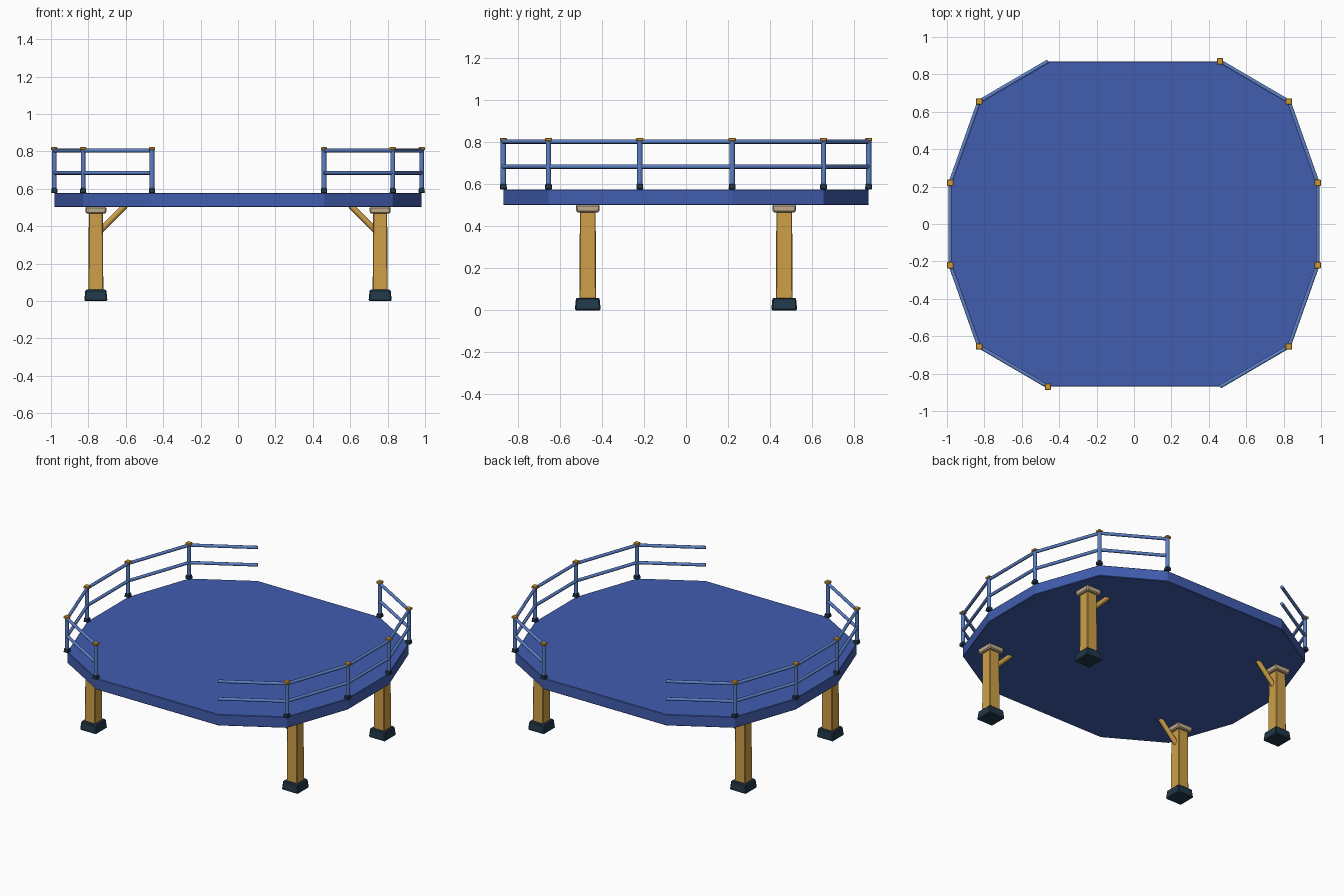
import bpy, bmesh, math
from mathutils import Vector

if "Cube" in bpy.data.objects:
    bpy.data.objects.remove(bpy.data.objects["Cube"])


def material(name, rgb):
    m = bpy.data.materials.new(name)
    lin = [(c / 255 / 12.92) if c < 10 else ((c / 255 + 0.055) / 1.055) ** 2.4 for c in rgb]
    m.diffuse_color = (*lin, 1)
    m.use_nodes = True
    m.node_tree.nodes["Principled BSDF"].inputs["Base Color"].default_value = m.diffuse_color
    return m


DECK_BLUE = material("deck blue", (65, 93, 175))
RAIL_BLUE = material("rail blue", (92, 128, 198))
WOOD = material("golden wood", (206, 160, 72))
CAP_GOLD = material("cap gold", (208, 152, 52))
STONE = material("pale stone", (192, 172, 138))
DARK = material("dark slate", (33, 55, 72))


def finish(bm, name, mat, bevel=0.0, smooth=False):
    bmesh.ops.recalc_face_normals(bm, faces=bm.faces)
    me = bpy.data.meshes.new(name)
    bm.to_mesh(me)
    bm.free()
    ob = bpy.data.objects.new(name, me)
    bpy.context.collection.objects.link(ob)
    me.materials.append(mat)
    if bevel:
        mod = ob.modifiers.new("bevel", 'BEVEL')
        mod.width, mod.segments = bevel, 1
    if smooth:
        for p in me.polygons:
            p.use_smooth = len(p.vertices) == 4
    return ob


def prism(name, bottom, top, z0, z1, mat, bevel=0.0):
    """Solid between two matching outlines."""
    bm = bmesh.new()
    lo = [bm.verts.new((x, y, z0)) for x, y in bottom]
    hi = [bm.verts.new((x, y, z1)) for x, y in top]
    bm.faces.new(lo[::-1])
    bm.faces.new(hi)
    n = len(lo)
    for i in range(n):
        j = (i + 1) % n
        bm.faces.new((lo[i], lo[j], hi[j], hi[i]))
    return finish(bm, name, mat, bevel)


def square(x, y, w):
    h = w / 2
    return [(x - h, y - h), (x + h, y - h), (x + h, y + h), (x - h, y + h)]


def block(name, x, y, w0, w1, z0, z1, mat, bevel=0.0):
    return prism(name, square(x, y, w0), square(x, y, w1), z0, z1, mat, bevel)


def rod(name, a, b, r, mat, sides=10):
    a, b = Vector(a), Vector(b)
    bm = bmesh.new()
    bmesh.ops.create_cone(bm, cap_ends=True, segments=sides, radius1=r, radius2=r,
                          depth=(b - a).length)
    rot = (b - a).to_track_quat('Z', 'Y').to_matrix().to_4x4()
    rot.translation = (a + b) / 2
    bm.transform(rot)
    return finish(bm, name, mat, smooth=True)


# Twelve-sided deck
side = [(0.46, -0.87), (0.828, -0.655), (0.982, -0.22),
        (0.982, 0.22), (0.828, 0.655), (0.46, 0.87)]
other = [(-x, -y) for x, y in side]
outline = side + other
prism("deck", outline, outline, 0.502, 0.577, DECK_BLUE, 0.003)

# Railings: the last post is left out at one end of each run
for label, run in (("right", side), ("left", other)):
    for x, y in run[1:]:
        block(label + "_post_foot", x, y, 0.034, 0.03, 0.577, 0.603, DARK, 0.003)
        rod(label + "_post", (x, y, 0.60), (x, y, 0.808), 0.013, RAIL_BLUE)
        block(label + "_post_cap", x, y, 0.034, 0.034, 0.806, 0.822, CAP_GOLD, 0.003)
    for a, b in zip(run, run[1:]):
        for z in (0.685, 0.804):
            rod(label + "_rail", (*a, z), (*b, z), 0.0105, RAIL_BLUE)

# Four legs with footings, caps and inward braces
for sx in (-1, 1):
    for sy in (-1, 1):
        x, y = 0.76 * sx, 0.468 * sy
        block("leg_footing", x, y, 0.124, 0.112, 0.0, 0.06, DARK, 0.006)
        block("leg", x, y, 0.08, 0.075, 0.055, 0.475, WOOD, 0.004)
        block("leg_cap", x, y, 0.11, 0.114, 0.467, 0.503, STONE, 0.006)
        rod("leg_brace", (0.74 * sx, y, 0.372), (0.603 * sx, y, 0.51), 0.016, WOOD, 8)
